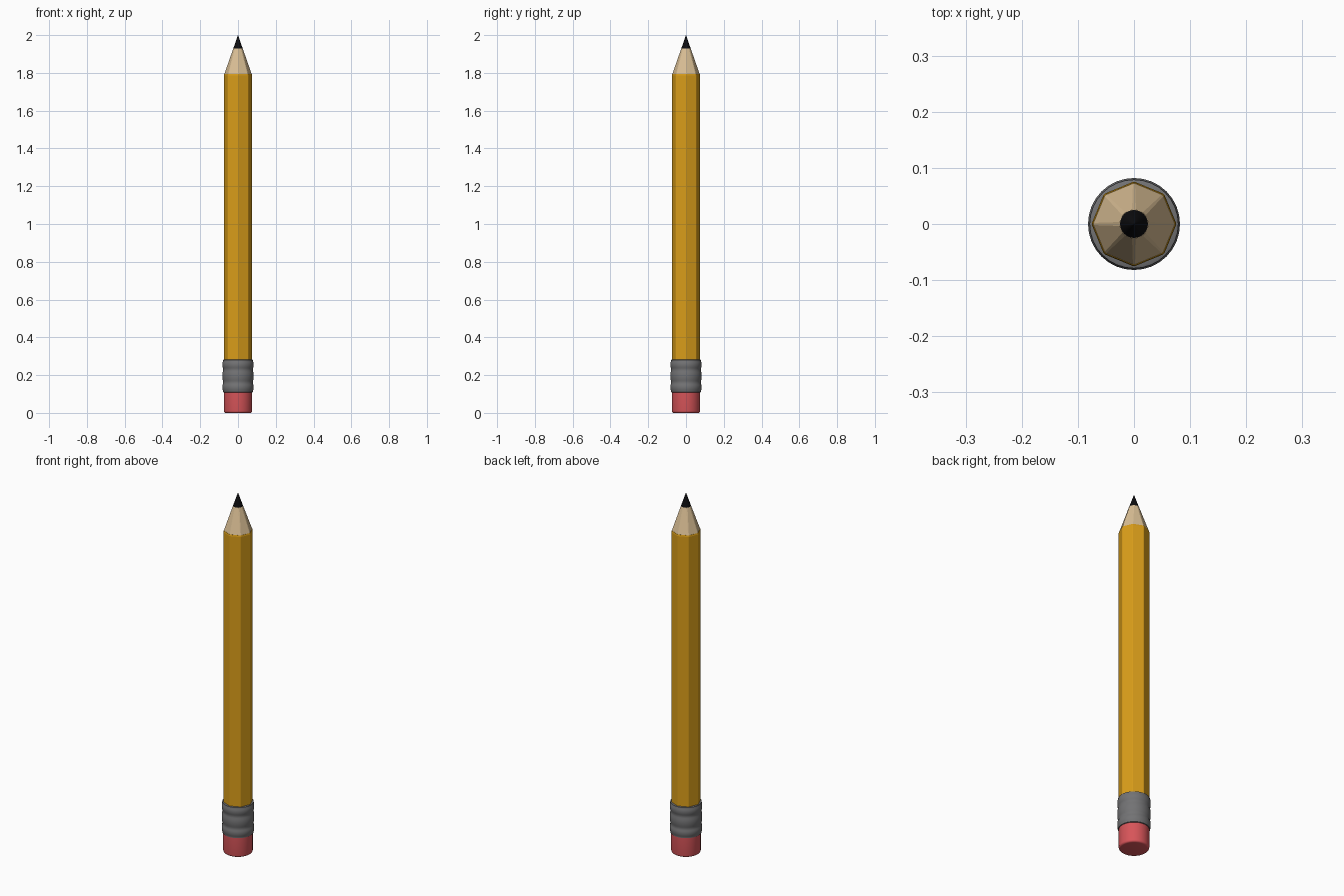
import bpy, bmesh, math

if "Cube" in bpy.data.objects:
    bpy.data.objects.remove(bpy.data.objects["Cube"])


def material(name, rgb):
    m = bpy.data.materials.new(name)
    m.diffuse_color = (*rgb, 1)
    m.use_nodes = True
    m.node_tree.nodes["Principled BSDF"].inputs["Base Color"].default_value = m.diffuse_color
    return m


def round_angles(n):
    return [math.tau * i / n for i in range(n)]


def octagon_angles(half_deg):
    # eight corners on the axes and diagonals, each split into a narrow bevel
    h = math.radians(half_deg)
    return [math.tau * i / 8 + s * h for i in range(8) for s in (-1, 1)]


def loft(name, rings, mat, smooth=None):
    """Skin a stack of rings (radius, z, angles), closing both ends."""
    bm = bmesh.new()
    loops = []
    for r, z, angles in rings:
        loops.append([bm.verts.new((r * math.cos(a), r * math.sin(a), z)) for a in angles])
    for lo, hi in zip(loops, loops[1:]):
        n = len(lo)
        for i in range(n):
            j = (i + 1) % n
            bm.faces.new((lo[i], lo[j], hi[j], hi[i]))
    bm.faces.new(loops[0][::-1])
    bm.faces.new(loops[-1])
    bmesh.ops.remove_doubles(bm, verts=bm.verts, dist=1e-5)
    bmesh.ops.recalc_face_normals(bm, faces=bm.faces)
    me = bpy.data.meshes.new(name)
    bm.to_mesh(me)
    bm.free()
    me.materials.append(mat)
    ob = bpy.data.objects.new(name, me)
    bpy.context.collection.objects.link(ob)
    if smooth:
        bpy.ops.object.select_all(action='DESELECT')
        ob.select_set(True)
        bpy.context.view_layer.objects.active = ob
        bpy.ops.object.shade_smooth_by_angle(angle=math.radians(smooth))
    return ob


paint = material("yellow paint", (0.70, 0.34, 0.01))
wood = material("bare wood", (0.70, 0.52, 0.30))
graphite = material("graphite", (0.004, 0.004, 0.005))
metal = material("grey metal", (0.17, 0.17, 0.175))
rubber = material("pink rubber", (0.68, 0.09, 0.10))

# painted eight-sided shaft
edge = octagon_angles(1.5)
loft("shaft", [(0.075, 0.26, edge), (0.075, 1.787, edge), (0.073, 1.795, edge)], paint)

# sharpened wood, facets rounding off toward the lead
loft("sharpened_wood", [(0.0725, 1.794, edge), (0.0255, 1.928, octagon_angles(8))], wood)

# graphite point
c = round_angles(32)
loft("lead_point", [(0.0255, 1.922, c), (0.0245, 1.93, c), (0.0005, 2.0, c)], graphite, 30)

# ferrule with three raised bands
profile = [(0.075, 0.108), (0.079, 0.11)]
for mid, half in ((0.135, 0.018), (0.195, 0.026), (0.255, 0.018)):
    profile += [(0.079, mid - half), (0.082, mid - half * 0.7),
                (0.082, mid + half * 0.7), (0.079, mid + half)]
profile += [(0.079, 0.28), (0.075, 0.282)]
loft("ferrule", [(r, z, c) for r, z in profile], metal, 30)

# eraser with a rounded bottom rim
rim = [(0.065 + 0.01 * math.sin(t), 0.01 - 0.01 * math.cos(t))
       for t in (math.pi / 8 * k for k in range(5))]
loft("eraser", [(r, z, c) for r, z in rim + [(0.075, 0.112)]], rubber, 30)
